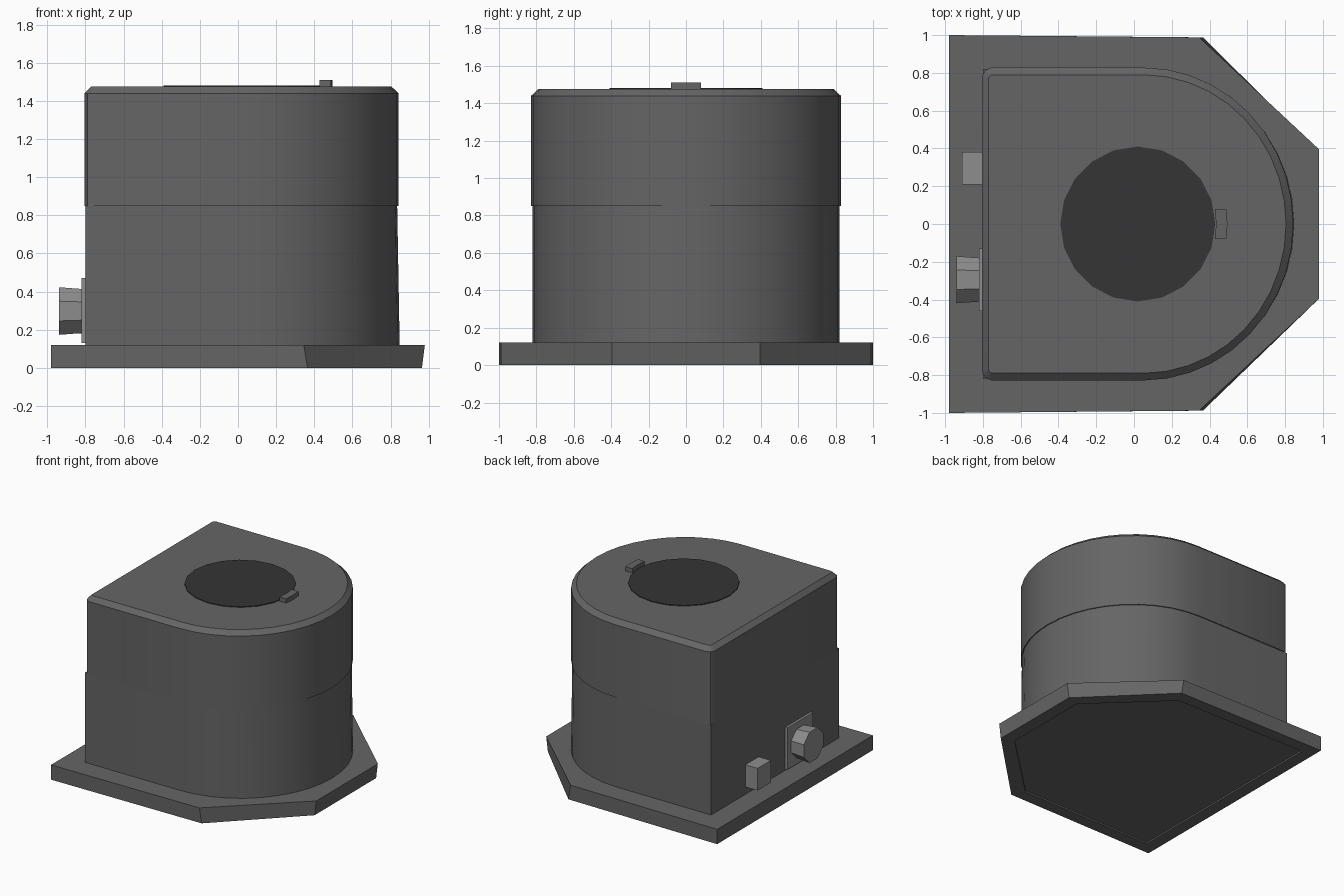
import bpy, bmesh, math

cube = bpy.data.objects.get("Cube")
if cube:
    bpy.data.objects.remove(cube)


def material(name, v):
    m = bpy.data.materials.new(name)
    m.use_nodes = True
    m.diffuse_color = (v, v, v, 1)
    m.node_tree.nodes["Principled BSDF"].inputs["Base Color"].default_value = (v, v, v, 1)
    return m


HOUSING = material("dark grey housing", 0.13)
LENS = material("charcoal lens", 0.035)
METAL = material("light grey fitting", 0.27)


def loft(name, loops, mat, smooth=False):
    """Skin a stack of equal-length point loops and cap both ends."""
    bm = bmesh.new()
    rings = [[bm.verts.new(p) for p in loop] for loop in loops]
    for a, b in zip(rings, rings[1:]):
        n = len(a)
        for i in range(n):
            j = (i + 1) % n
            bm.faces.new((a[i], a[j], b[j], b[i]))
    bm.faces.new(rings[0])
    bm.faces.new(rings[-1])
    bmesh.ops.recalc_face_normals(bm, faces=bm.faces)
    me = bpy.data.meshes.new(name)
    bm.to_mesh(me)
    bm.free()
    me.materials.append(mat)
    ob = bpy.data.objects.new(name, me)
    bpy.context.collection.objects.link(ob)
    if smooth:
        bpy.ops.object.select_all(action='DESELECT')
        ob.select_set(True)
        bpy.context.view_layer.objects.active = ob
        bpy.ops.object.shade_smooth_by_angle(angle=math.radians(30))
    return ob


def box(name, x0, x1, y0, y1, z0, z1, mat):
    return loft(name, [[(x0, y0, z), (x1, y0, z), (x1, y1, z), (x0, y1, z)]
                       for z in (z0, z1)], mat)


def d_shape(z, back, front, half, corner=0.0, segs=20):
    """D outline: flat at -x, elliptical nose at +x."""
    cx = 0.05
    pts = [(cx + (front - cx) * math.cos(t), half * math.sin(t), z)
           for t in (math.pi * (i / segs - 0.5) for i in range(segs + 1))]
    if corner:
        pts += [(back + corner, half, z), (back + corner * 0.3, half - corner * 0.3, z),
                (back, half - corner, z), (back, corner - half, z),
                (back + corner * 0.3, corner * 0.3 - half, z), (back + corner, -half, z)]
    else:
        pts += [(back, half, z), (back, -half, z)]
    return pts


def plate_outline(z, shoulder, nose, back=-0.98, half=1.0, nose_half=0.395):
    right = [(back, -half, z), (shoulder, 0.012 - half, z), (nose, -nose_half, z)]
    return right + [(x, -y, z) for x, y, z in reversed(right)]


# Mounting plate with clipped nose and a shallow recess underneath
loft("base_plate", [plate_outline(0.012, 0.31, 0.86, -0.88, 0.90, 0.36),
                    plate_outline(0.0, 0.31, 0.86, -0.88, 0.90, 0.36),
                    plate_outline(0.0, 0.365, 0.965),
                    plate_outline(0.12, 0.345, 0.98)], HOUSING)

# Lower housing, square back corners
loft("lower_housing", [d_shape(0.12, -0.80, 0.848, 0.82),
                       d_shape(0.85, -0.80, 0.835, 0.82)], HOUSING, True)

# Upper housing, softened back corners and chamfered rim
loft("upper_housing", [d_shape(0.85, -0.805, 0.843, 0.828, 0.05),
                       d_shape(1.44, -0.805, 0.843, 0.828, 0.05),
                       d_shape(1.475, -0.77, 0.805, 0.79, 0.02)], HOUSING, True)


def ring(cx, cy, r, z, n):
    return [(cx + r * math.cos(2 * math.pi * i / n), cy + r * math.sin(2 * math.pi * i / n), z)
            for i in range(n)]


# Lens disc on the lid
loft("lens_disc", [ring(0.02, 0, 0.41, 1.474, 20), ring(0.02, 0, 0.41, 1.481, 20)], LENS)

# Curved marker tab beside the lens
tab = [(0.02 + r * math.cos(a), r * math.sin(a))
       for r, angles in ((0.415, (-0.19, 0, 0.19)), (0.475, (0.17, 0, -0.17))) for a in angles]
loft("marker_tab", [[(x, y, z) for x, y in tab] for z in (1.47, 1.51)], HOUSING)

# Round connector on its flange, at the back wall
box("connector_flange", -0.82, -0.795, -0.46, -0.13, 0.13, 0.47, METAL)
loft("connector_barrel", [[(x, -0.295 + r * math.cos(a), 0.298 + r * math.sin(a))
                           for a in (math.pi * (i + 0.5) / 4 for i in range(8))]
                          for x, r in ((-0.815, 0.125), (-0.94, 0.135))], METAL)

# Small rectangular socket
box("side_socket", -0.91, -0.795, 0.21, 0.38, 0.18, 0.36, METAL)
